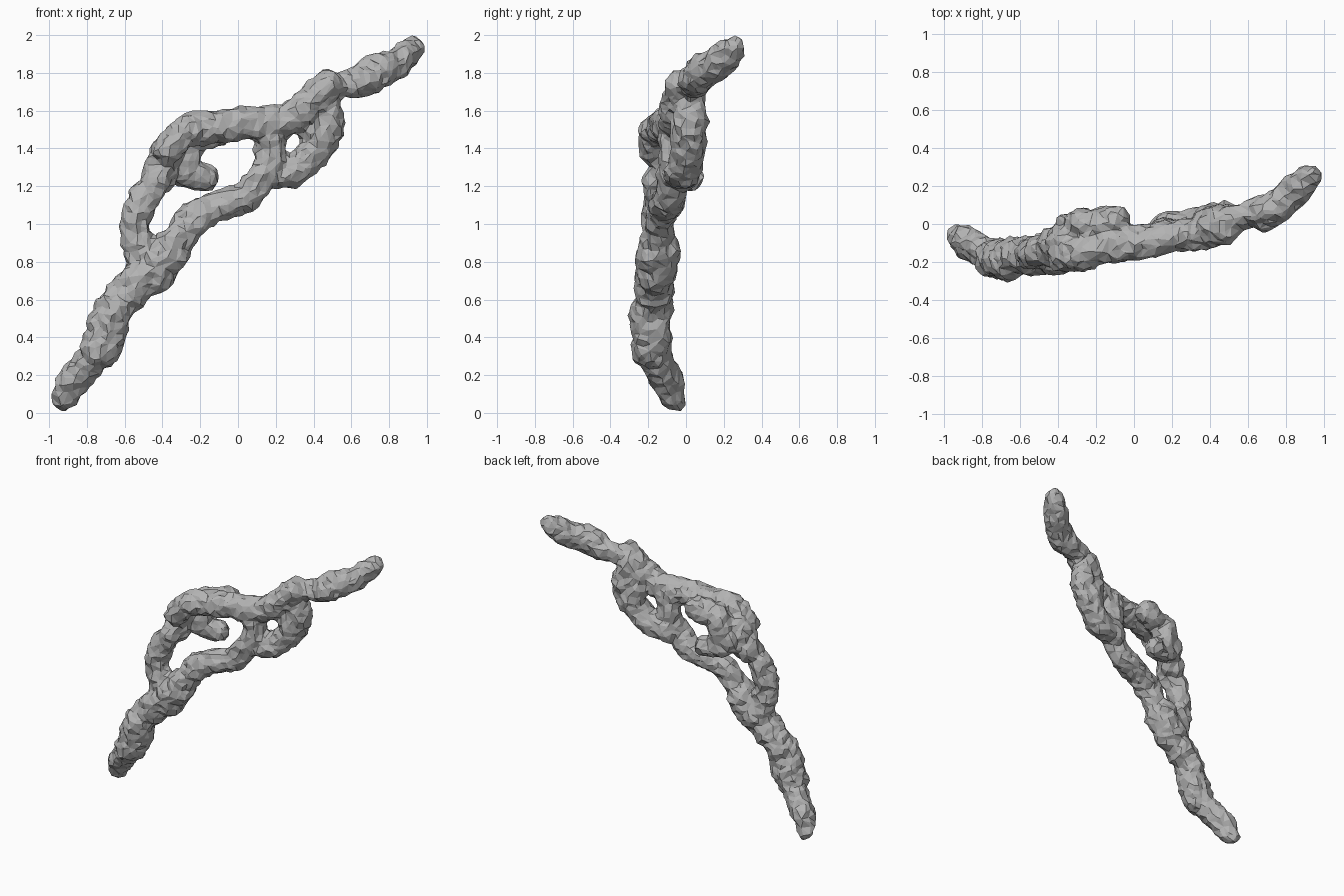
import bpy, bmesh
from mathutils import Vector, Matrix, noise

if "Cube" in bpy.data.objects:
    bpy.data.objects.remove(bpy.data.objects["Cube"], do_unlink=True)

# Each strand: depth offset, thickness, path of (x, z) in the front plane
STRANDS = {
    "foot": (0, .088, [(-.915, .06), (-.88, .16), (-.76, .29)]),
    "lower_stem": (-.01, .11, [(-.73, .33), (-.66, .55)]),
    "stem_neck": (.02, .1, [(-.66, .55), (-.5, .73)]),
    "fork": (.03, .115, [(-.45, .75), (-.36, .86)]),
    "left_riser": (.04, .082, [(-.51, .76), (-.54, 1), (-.51, 1.13),
                               (-.43, 1.24)]),
    "riser_top": (.08, .09, [(-.42, 1.24), (-.37, 1.4)]),
    "top_bar": (.01, .09, [(-.37, 1.4), (-.28, 1.49), (-.08, 1.52),
                           (.28, 1.55), (.47, 1.73)]),
    "back_lump": (.15, .085, [(-.34, 1.3), (-.25, 1.47), (-.1, 1.5)]),
    "back_knob": (.16, .08, [(-.27, 1.4), (-.28, 1.27), (-.18, 1.25)]),
    "neck": (.04, .07, [(.47, 1.72), (.65, 1.75)]),
    "upper_tip": (0, .092, [(.68, 1.77), (.83, 1.84), (.92, 1.935)]),
    "lower_strand": (.02, .086, [(-.32, .91), (-.24, 1.03), (-.1, 1.1),
                                 (.03, 1.14), (.15, 1.26)]),
    "right_loop": (.05, .092, [(.15, 1.26), (.31, 1.29), (.43, 1.41),
                               (.48, 1.53), (.44, 1.68)]),
    "cross_strut": (.03, .09, [(.17, 1.28), (.17, 1.5)]),
    "right_strut": (.05, .09, [(.42, 1.42), (.39, 1.6)]),
}


def sway(x):
    """Front-to-back bend shared by every strand."""
    return -.11 + .17 * x - .08 * x**2 + .38 * x**4


def swell_strand(bm, depth, thickness, path, steps=10):
    """Lay overlapping balls along a path, thinner near both branch ends."""
    for start, end in zip(path, path[1:]):
        for i in range(steps + 1):
            x, z = Vector(start).lerp(Vector(end), i / steps)
            taper = min(1, .5 + 3 * min(z, 2 - z))
            spot = Vector((x, sway(x) + depth, z))
            bmesh.ops.create_icosphere(bm, subdivisions=2,
                                       radius=thickness * taper,
                                       matrix=Matrix.Translation(spot))


def bake(obj):
    """Replace the mesh with its modified result."""
    graph = bpy.context.evaluated_depsgraph_get()
    baked = bpy.data.meshes.new_from_object(obj.evaluated_get(graph))
    obj.modifiers.clear()
    obj.data = baked


def crumple(mesh):
    """Push the surface in and out with broad lumps and small chips."""
    normals = [v.normal.copy() for v in mesh.vertices]
    for vert, normal in zip(mesh.vertices, normals):
        lump = noise.noise(vert.co * 9)
        chip = noise.noise(vert.co * 24)
        vert.co += normal * (lump * .02 + chip * .014)


# Fused branch: strands merged into one skin
bm = bmesh.new()
for depth, thickness, path in STRANDS.values():
    swell_strand(bm, depth, thickness, path)
mesh = bpy.data.meshes.new("gnarled_branch")
bm.to_mesh(mesh)
bm.free()
branch = bpy.data.objects.new("gnarled_branch", mesh)
bpy.context.collection.objects.link(branch)

remesh = branch.modifiers.new("fuse", "REMESH")
remesh.mode = "VOXEL"
remesh.voxel_size = .016
bake(branch)
crumple(branch.data)

# Coarse triangular facets
facets = branch.modifiers.new("facets", "DECIMATE")
facets.ratio = .13
bake(branch)
branch.data.shade_flat()

# Plain grey finish
grey = bpy.data.materials.new("stone grey")
grey.use_nodes = True
colour = (.45, .45, .45, 1)
grey.diffuse_color = colour
grey.node_tree.nodes["Principled BSDF"].inputs["Base Color"].default_value = colour
branch.data.materials.append(grey)
